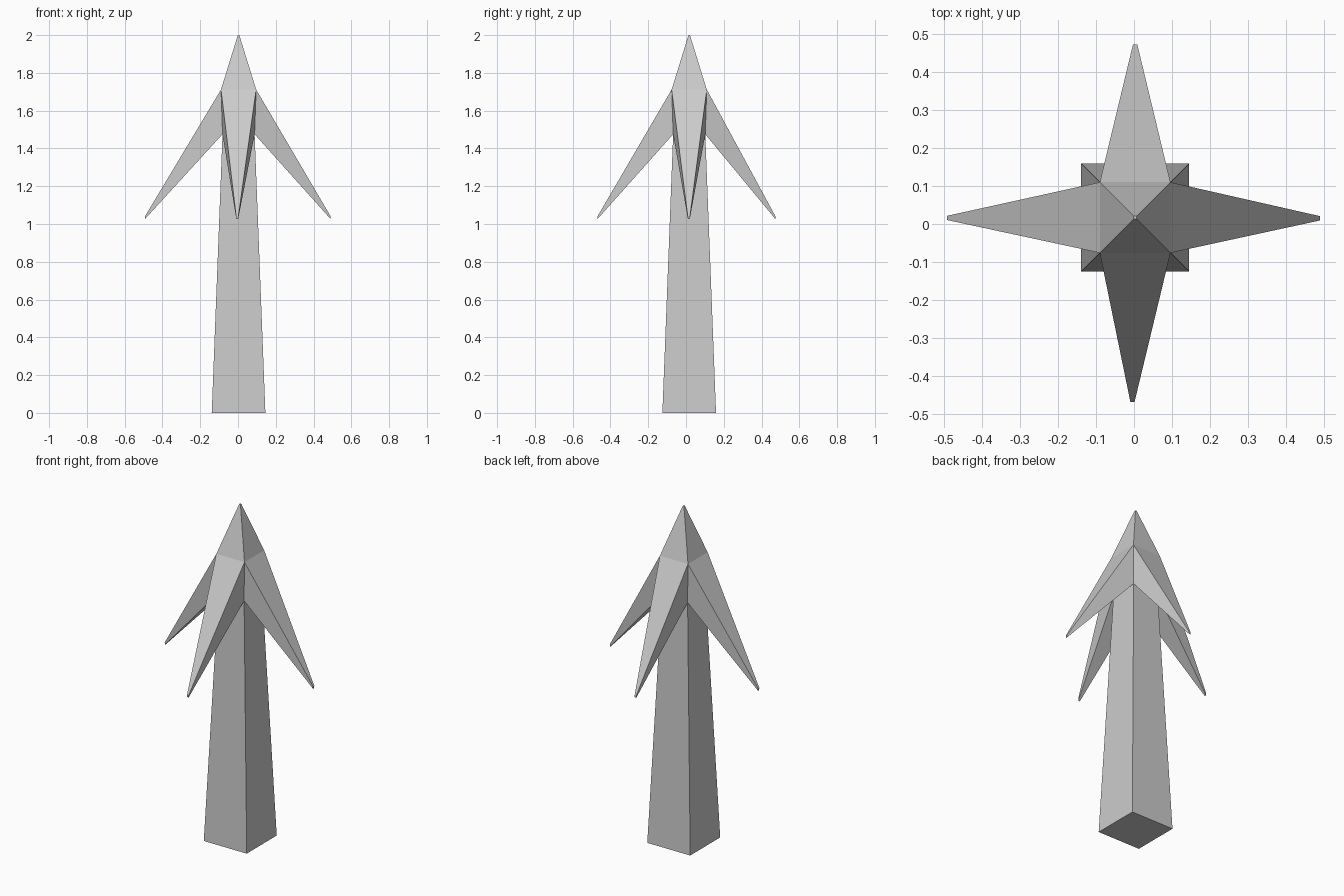
import bpy, bmesh
from mathutils import Vector

if "Cube" in bpy.data.objects:
    bpy.data.objects.remove(bpy.data.objects["Cube"])

CX, CY = 0.003, 0.017
bm = bmesh.new()

# Trunk: stacked square rings (height, half width), ending in a pointed top
rings = []
for z, h in [(0, 0.142), (1.475, 0.085), (1.712, 0.093), (2.0, 0.004)]:
    rings.append([bm.verts.new((CX + sx * h, CY + sy * h, z))
                  for sx, sy in [(-1, -1), (1, -1), (1, 1), (-1, 1)]])
bm.faces.new(rings[0][::-1])
bm.faces.new(rings[-1])
band = []
for k in range(3):
    for i in range(4):
        j = (i + 1) % 4
        f = bm.faces.new((rings[k][i], rings[k][j], rings[k + 1][j], rings[k + 1][i]))
        if k == 1:
            band.append(f)

# Drooping leaves: extrude each side of the upper band to a small tip
tips = [(-0.004, -0.468, 1.034), (0.49, 0.015, 1.034),
        (0.003, 0.473, 1.034), (-0.492, 0.016, 1.034)]
for f, tip in zip(band, tips):
    c = f.calc_center_median()
    new = bmesh.ops.extrude_face_region(bm, geom=[f])["geom"]
    for v in [g for g in new if isinstance(g, bmesh.types.BMVert)]:
        v.co = Vector(tip) + (v.co - c) * 0.06
    if f.is_valid:
        bmesh.ops.delete(bm, geom=[f], context='FACES_ONLY')

bmesh.ops.recalc_face_normals(bm, faces=bm.faces[:])
mesh = bpy.data.meshes.new("leafy_stalk")
bm.to_mesh(mesh)
bm.free()
bpy.context.collection.objects.link(bpy.data.objects.new("leafy_stalk", mesh))
